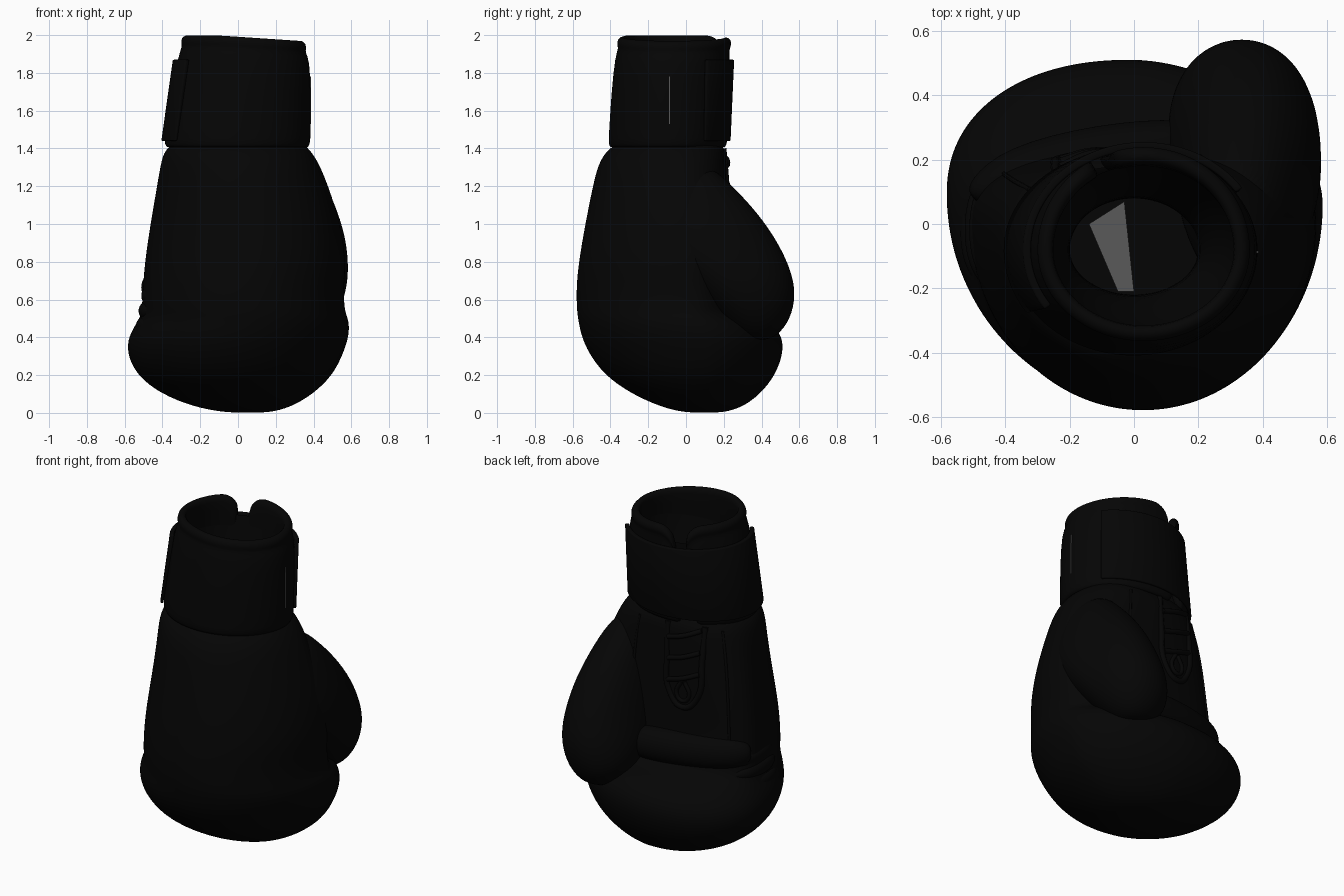
import bpy
import bmesh
from math import sin, cos, pi, radians, exp
from mathutils import Vector

if "Cube" in bpy.data.objects:
    bpy.data.objects.remove(bpy.data.objects["Cube"], do_unlink=True)


def material(name, value):
    m = bpy.data.materials.new(name)
    m.use_nodes = True
    m.diffuse_color = (value, value, value, 1)
    bsdf = m.node_tree.nodes["Principled BSDF"]
    bsdf.inputs["Base Color"].default_value = (value, value, value, 1)
    return m


BLACK = material("black leather", 0.0015)
GREY = material("grey lining", 0.1)


def skin(name, rows, wrap, loop=False, caps=False, levels=2, mat=BLACK):
    """Join rows of points into a smooth surface."""
    bm = bmesh.new()
    grid = [[bm.verts.new(p) for p in row] for row in rows]
    n = len(grid[0])
    for i in range(len(grid) if loop else len(grid) - 1):
        a, b = grid[i], grid[(i + 1) % len(grid)]
        for j in range(n if wrap else n - 1):
            k = (j + 1) % n
            bm.faces.new((a[j], a[k], b[k], b[j]))
    if caps and wrap:
        bm.faces.new(grid[0])
        bm.faces.new(grid[-1])
    elif caps:
        bm.faces.new([row[0] for row in grid])
        bm.faces.new([row[-1] for row in grid])
    bmesh.ops.recalc_face_normals(bm, faces=bm.faces)
    for f in bm.faces:
        f.smooth = True
    mesh = bpy.data.meshes.new(name)
    bm.to_mesh(mesh)
    bm.free()
    mesh.materials.append(mat)
    ob = bpy.data.objects.new(name, mesh)
    bpy.context.collection.objects.link(ob)
    if levels:
        mod = ob.modifiers.new("Smooth", "SUBSURF")
        mod.levels = mod.render_levels = levels
    return ob


def ring_point(r, a, power=2.0):
    """Oval from limits (z, right, left, front, back, widest y), back half shaped by power."""
    z, x0, x1, y0, y1, cy = r
    c, s = cos(a), sin(a)
    p = 2 / power if s > 0 else 1
    x = (x0 + x1) / 2 + (x1 - x0) / 2 * (abs(c) ** p) * (1 if c > 0 else -1)
    y = cy + (y1 - cy) * s ** p if s > 0 else cy + (cy - y0) * s
    return Vector((x, y, z))


def stack(name, rings, power, caps=True):
    rows = [[ring_point(r, a, power(r[0], cos(a)))
             for a in (2 * pi * i / 40 for i in range(40))] for r in rings]
    return skin(name, rows, True, caps=caps)


def roll(name, pts):
    """Padded roll along a path of (x, y, z, depth radius, height radius)."""
    rows = []
    for i, (x, y, z, ry, rz) in enumerate(pts):
        q, p = pts[min(i + 1, len(pts) - 1)], pts[max(i - 1, 0)]
        t = Vector((q[0] - p[0], q[1] - p[1], 0)).normalized()
        n = Vector((-t.y, t.x, 0))
        rows.append([Vector((x, y, z)) + n * ry * cos(a) + Vector((0, 0, rz * sin(a)))
                     for a in (2 * pi * k / 20 for k in range(20))])
    return skin(name, rows, True, caps=True)


def cord(name, pts, radius):
    cu = bpy.data.curves.new(name, "CURVE")
    cu.dimensions = "3D"
    cu.bevel_depth = radius
    cu.bevel_resolution = 2
    cu.resolution_u = 6
    cu.use_fill_caps = True
    sp = cu.splines.new("BEZIER")
    sp.bezier_points.add(len(pts) - 1)
    for b, p in zip(sp.bezier_points, pts):
        b.co = p
        b.handle_left_type = b.handle_right_type = "AUTO"
    cu.materials.append(BLACK)
    ob = bpy.data.objects.new(name, cu)
    bpy.context.collection.objects.link(ob)
    return ob


# Padded hand body with the curled fingers as its lower bulge, open inside the cuff
body = stack("hand_body", [
    (0.002, 0.03, 0.08, 0.08, 0.12, 0.1), (0.002, -0.07, 0.17, -0.01, 0.2, 0.1),
    (0.03, -0.23, 0.28, -0.13, 0.3, 0.1), (0.1, -0.41, 0.4, -0.29, 0.395, 0.1),
    (0.2, -0.54, 0.505, -0.435, 0.475, 0.1), (0.32, -0.592, 0.562, -0.52, 0.518, 0.1),
    (0.41, -0.58, 0.59, -0.557, 0.51, 0.08), (0.48, -0.535, 0.59, -0.57, 0.45, 0.05),
    (0.52, -0.515, 0.575, -0.577, 0.34, 0.02), (0.56, -0.51, 0.565, -0.58, 0.26, 0),
    (0.66, -0.505, 0.56, -0.583, 0.235, 0), (0.8, -0.495, 0.575, -0.57, 0.225, 0),
    (1.0, -0.465, 0.545, -0.535, 0.22, 0), (1.2, -0.43, 0.48, -0.495, 0.215, -0.03),
    (1.32, -0.41, 0.43, -0.465, 0.215, -0.07), (1.39, -0.39, 0.385, -0.42, 0.21, -0.09),
    (1.43, -0.34, 0.34, -0.36, 0.18, -0.09)],
    lambda z, c: 2.5 if z > 0.53 else 1.8 if c > 0 else 2.2, caps=False)

# Thumb, wide at the top where it grows out of the body
stack("thumb", [
    (1.3, 0.26, 0.38, 0.0, 0.14, 0.06), (1.22, 0.2, 0.46, -0.12, 0.225, 0.05),
    (1.1, 0.17, 0.515, -0.22, 0.345, 0.06), (0.95, 0.14, 0.566, -0.22, 0.46, 0.1),
    (0.8, 0.12, 0.586, -0.1, 0.54, 0.16), (0.66, 0.1, 0.58, 0.02, 0.583, 0.26),
    (0.52, 0.11, 0.53, 0.15, 0.565, 0.33), (0.42, 0.19, 0.45, 0.24, 0.5, 0.37),
    (0.385, 0.27, 0.38, 0.33, 0.43, 0.38)], lambda z, c: 2.1)

# Palm grip bar
roll("grip_bar", [
    (-0.5, 0.08, 0.665, 0.02, 0.03), (-0.485, 0.095, 0.665, 0.05, 0.07),
    (-0.38, 0.165, 0.66, 0.08, 0.1), (-0.1, 0.225, 0.645, 0.09, 0.105),
    (0.18, 0.25, 0.635, 0.085, 0.1), (0.25, 0.25, 0.63, 0.03, 0.04)])

# Gathered leather puckers stacked on the little finger side
for i in range(4):
    z = 0.62 - 0.08 * i
    x = -0.47 - 0.014 * i
    roll("pucker_%d" % (i + 1), [
        (x + d, y, z, 0.045 * w, 0.05 * w)
        for y, d, w in ((0.17, 0.05, 0.3), (0.1, 0.01, 1), (-0.04, -0.005, 1),
                        (-0.14, 0.015, 0.9), (-0.2, 0.04, 0.3))])

# Open wrist cuff, split at the back, with a rounded rim
GAP = radians(113)
CUFF = [
    (1.40, -0.37, 0.365, -0.395, 0.2), (1.415, -0.39, 0.382, -0.412, 0.218),
    (1.48, -0.385, 0.385, -0.408, 0.22), (1.7, -0.35, 0.385, -0.395, 0.225),
    (1.9, -0.315, 0.38, -0.375, 0.232), (1.94, -0.295, 0.355, -0.357, 0.228),
    (1.955, -0.302, 0.362, -0.366, 0.24), (1.985, -0.3, 0.36, -0.364, 0.24),
    (2.003, -0.275, 0.335, -0.34, 0.215), (1.99, -0.25, 0.31, -0.315, 0.19),
    (1.95, -0.25, 0.31, -0.315, 0.18), (1.7, -0.28, 0.32, -0.33, 0.175),
    (1.42, -0.32, 0.32, -0.35, 0.17)]


def cuff_point(r, a):
    p = ring_point((*r, -0.08), a)
    if r[0] > 1.85:
        p.z -= 0.03 * min(1, max(0, (p.x + 0.1) / 0.45))
        turn = min(abs(a - GAP), abs(a - GAP - 2 * pi))
        p.z -= 0.09 * exp(-(turn / radians(11)) ** 2)
    return p


angles = [GAP + radians(5) + (2 * pi - radians(10)) * i / 60 for i in range(61)]
skin("wrist_cuff", [[cuff_point(r, a) for a in angles] for r in CUFF],
     False, loop=True, caps=True, levels=1)

# Inner sleeve, open at the top, with its closed end
stack("inner_sleeve", [
    (1.88, -0.27, 0.32, -0.33, 0.185, -0.08), (1.7, -0.26, 0.3, -0.32, 0.165, -0.08),
    (1.45, -0.22, 0.24, -0.26, 0.12, -0.08), (1.25, -0.2, 0.2, -0.22, 0.08, -0.08),
    (0.92, -0.2, 0.2, -0.22, 0.08, -0.08)], lambda z, c: 2.0, caps=False)
skin("sleeve_base", [[(x, y, 0.92) for x in (-0.25, 0.25)] for y in (-0.26, 0.12)],
     False, levels=0)
skin("lining_patch", [[(-0.14, 0.0, 0.925), (-0.03, 0.07, 0.925)],
                      [(-0.05, -0.21, 0.925), (0.0, -0.21, 0.925)]], False, levels=0, mat=GREY)


# Closing strap wrapped around the back of the cuff
def grown(r, d):
    return (r[0], r[1] - d, r[2] + d, r[3] - d, r[4] + d)


low, high = (1.44, -0.39, 0.384, -0.41, 0.22), (1.87, -0.32, 0.38, -0.378, 0.23)
strap_rings = [grown(low, 0), grown(low, 0.016), grown(high, 0.025), grown(high, 0)]
strap_angles = [radians(35 + 180 * i / 48) for i in range(49)]
strap = skin("wrist_strap", [[ring_point((*r, -0.08), a) for a in strap_angles]
                             for r in strap_rings], False, loop=True, caps=True, levels=0)
bevel = strap.modifiers.new("Soft edge", "BEVEL")
bevel.width = 0.006
bevel.segments = 2

# Slim light slit on the side of the cuff
bpy.ops.mesh.primitive_cube_add(size=1, location=(0.3835, -0.087, 1.655))
slit = bpy.context.object
slit.name = "cuff_slit"
slit.scale = (0.006, 0.005, 0.25)
slit.data.materials.append(GREY)

# Lace placket, laces and seams laid on the palm
bpy.context.view_layer.update()
palm = body.evaluated_get(bpy.context.evaluated_depsgraph_get())


def on_palm(x, z, lift=0.0):
    hit, where, _, _ = palm.ray_cast(Vector((x, 2, z)), Vector((0, -1, 0)))
    return Vector((x, (where.y if hit else 0.2) + lift, z))


MID = -0.13
cord("lace_placket", [on_palm(MID + x, z, -0.002) for x, z in (
    (-0.11, 1.4), (-0.11, 1.2), (-0.09, 0.98), (0, 0.9), (0.09, 0.98),
    (0.11, 1.2), (0.11, 1.4))], 0.018)
for i in range(3):
    z = 1.34 - 0.13 * i
    cord("lace_%d" % (i + 1), [on_palm(MID + x, z + dz, l) for x, dz, l in (
        (-0.1, 0.04, 0.004), (0, 0, 0.012), (0.1, -0.03, 0.004))], 0.015)
cord("lace_loop", [on_palm(MID + x, z, 0.004) for x, z in (
    (-0.01, 1.06), (-0.04, 0.98), (0, 0.94), (0.04, 0.98), (0.01, 1.06))], 0.012)
for side, x in (("right", -0.36), ("left", 0.2)):
    cord("palm_seam_" + side, [on_palm(x * k, z) for k, z in (
        (0.9, 1.38), (1, 1.2), (1.08, 0.95), (1.12, 0.75))], 0.008)

# Sole of the fist closing the small opening under the body
skin("fist_sole", [[(x, y, 0.003) for x in (0.02, 0.09)] for y in (0.07, 0.13)],
     False, levels=0)
